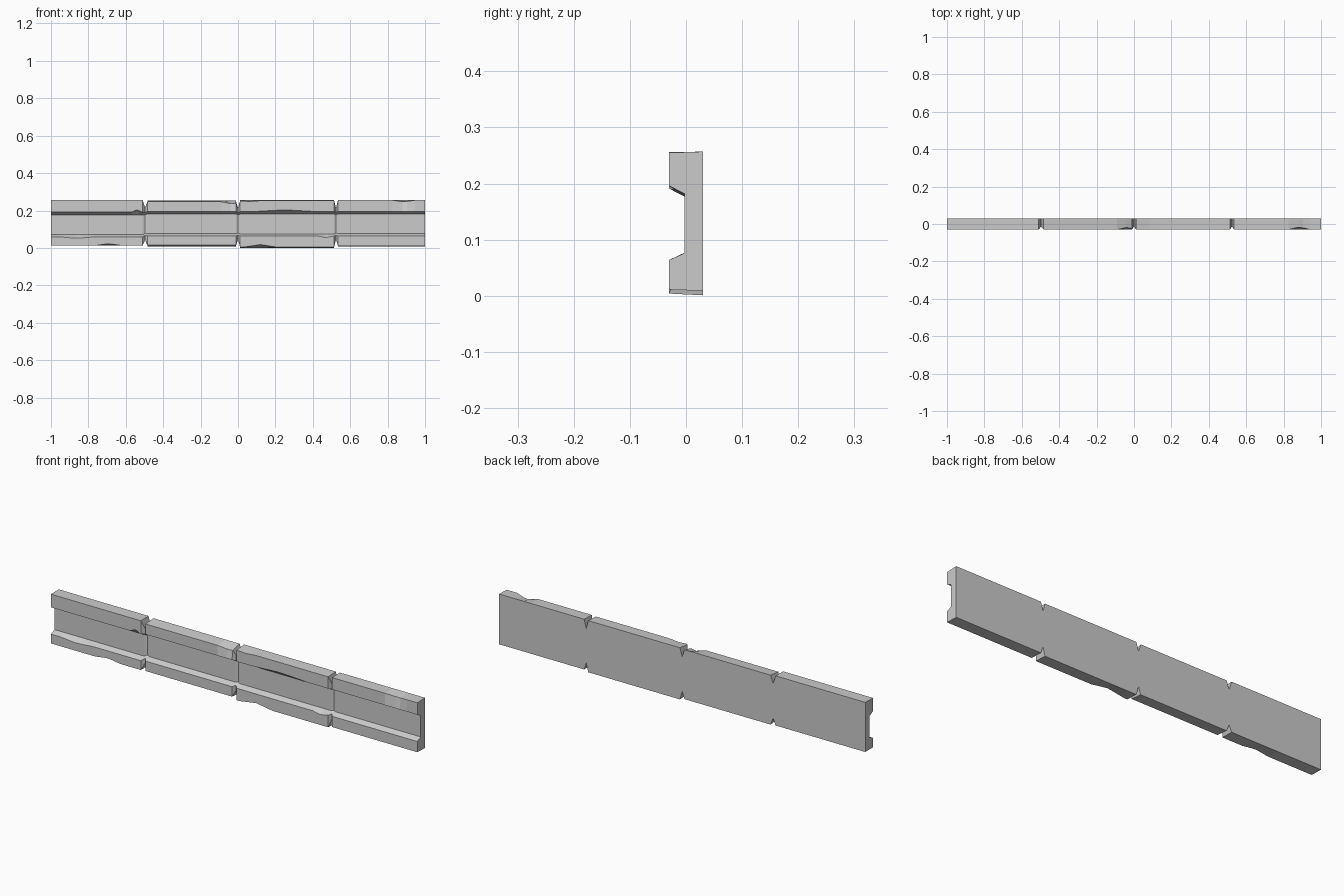
import bpy, bmesh

if "Cube" in bpy.data.objects:
    bpy.data.objects.remove(bpy.data.objects["Cube"])

# blocks: x start, x end, bottom z, top z, front edge bevel, channel lip shift
BLOCKS = [(-1.0, -0.51, 0.012, 0.257, 0.001, -0.003),
          (-0.483, -0.012, 0.009, 0.253, 0.006, 0.002),
          (0.012, 0.513, 0.001, 0.256, 0.003, 0.001),
          (0.535, 1.0, 0.009, 0.257, 0.002, 0.002)]

# worn chips: x, half width, profile point, dy, dz
CHIPS = [(-0.69, 0.07, 0, 0.0, 0.010), (-0.86, 0.09, 1, 0.0, -0.008),
         (-0.54, 0.028, 4, 0.0, 0.014), (-0.035, 0.055, 5, 0.012, -0.012),
         (0.12, 0.09, 0, 0.0, 0.014), (0.06, 0.06, 5, 0.0, -0.005),
         (0.25, 0.16, 4, 0.0, 0.009), (0.47, 0.04, 1, 0.0, -0.008),
         (0.885, 0.06, 5, 0.014, -0.009)]


def profile(x, zb, zt, bevel, lip):
    """C-shaped cross-section, with nearby chips blended in."""
    pts = [[-0.03, zb + bevel], [-0.03, 0.062 + lip], [-0.003, 0.074 + lip],
           [-0.003, 0.180 + lip], [-0.03, 0.194 + lip], [-0.03, zt - bevel],
           [0.03, zt], [0.03, zb]]
    for cx, w, i, dy, dz in CHIPS:
        k = max(0.0, 1 - abs(x - cx) / w)
        pts[i][0] += dy * k
        pts[i][1] += dz * k
    return pts


# recessed section at the bottom of each V joint
SEAM = [(-0.014, 0.044), (-0.014, 0.068), (0.002, 0.079), (0.002, 0.177),
        (-0.014, 0.188), (-0.014, 0.214), (0.03, 0.214), (0.03, 0.044)]

# stations along the length
stations = []
for n, (x0, x1, zb, zt, bevel, lip) in enumerate(BLOCKS):
    xs = {x0, x1}
    for cx, w, *_ in CHIPS:
        xs.update(x for x in (cx - w, cx - w * 0.1, cx + w * 0.3, cx + w) if x0 < x < x1)
    stations += [(x, profile(x, zb, zt, bevel, lip)) for x in sorted(xs)]
    if n < len(BLOCKS) - 1:
        stations.append(((x1 + BLOCKS[n + 1][0]) / 2, SEAM))

# loft the stations into one closed strip
bm = bmesh.new()
rings = [[bm.verts.new((x, y, z)) for y, z in pts] for x, pts in stations]
for a, b in zip(rings, rings[1:]):
    for i in range(8):
        j = (i + 1) % 8
        bm.faces.new((a[i], a[j], b[j], b[i]))
bm.faces.new(rings[0])
bm.faces.new(rings[-1])
bmesh.ops.recalc_face_normals(bm, faces=bm.faces)

mesh = bpy.data.meshes.new("stone_trim")
bm.to_mesh(mesh)
bm.free()
bpy.context.collection.objects.link(bpy.data.objects.new("stone_trim", mesh))
